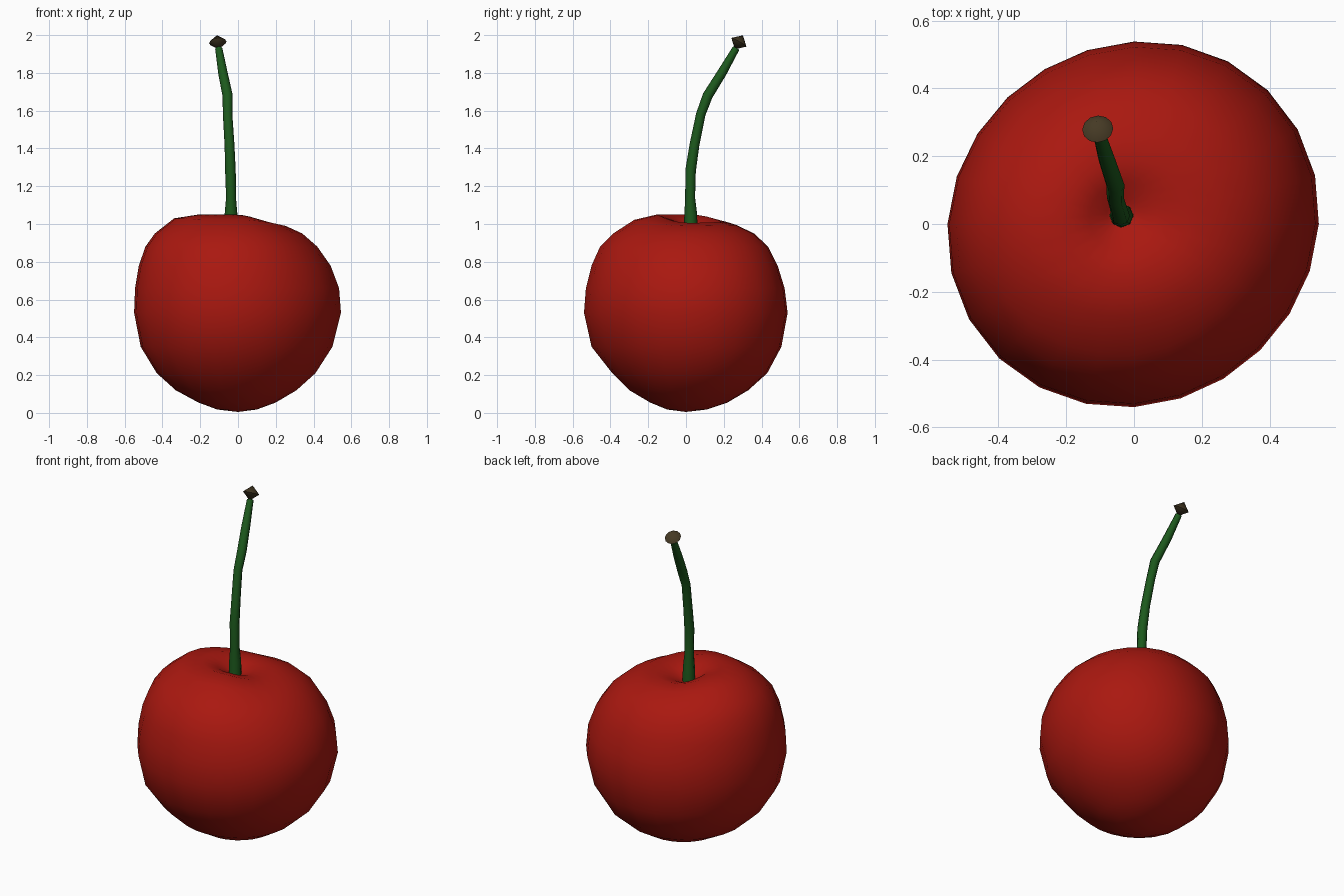
import bpy, bmesh
from math import sin, cos, tau, floor
from mathutils import Vector

if "Cube" in bpy.data.objects:
    bpy.data.objects.remove(bpy.data.objects["Cube"])


def material(name, rgb):
    m = bpy.data.materials.new(name)
    m.diffuse_color = (*rgb, 1)
    m.use_nodes = True
    m.node_tree.nodes["Principled BSDF"].inputs["Base Color"].default_value = m.diffuse_color
    return m


def loft(name, start, rings, end, mat, angle):
    """Skin a stack of vertex rings, closed by a point at each end."""
    bm = bmesh.new()
    a, b = bm.verts.new(start), bm.verts.new(end)
    loops = [[bm.verts.new(p) for p in ring] for ring in rings]
    n = len(loops[0])
    for i in range(n):
        j = (i + 1) % n
        bm.faces.new((a, loops[0][j], loops[0][i]))
        for lo, hi in zip(loops, loops[1:]):
            bm.faces.new((lo[i], lo[j], hi[j], hi[i]))
        bm.faces.new((loops[-1][i], loops[-1][j], b))
    bmesh.ops.recalc_face_normals(bm, faces=bm.faces)
    me = bpy.data.meshes.new(name)
    bm.to_mesh(me)
    bm.free()
    me.materials.append(mat)
    ob = bpy.data.objects.new(name, me)
    bpy.context.collection.objects.link(ob)
    bpy.ops.object.select_all(action='DESELECT')
    ob.select_set(True)
    bpy.context.view_layer.objects.active = ob
    bpy.ops.object.shade_smooth_by_angle(angle=angle)
    return ob


def blend(vals, t):
    """Ease between the east, north, west and south values."""
    q = t / tau * 4
    k = floor(q)
    w = sin((q - k) * tau / 4) ** 2
    return vals[k % 4] * (1 - w) + vals[(k + 1) % 4] * w


def body_ring(radii, heights, shift, n=24):
    ring = []
    for i in range(n):
        t = tau * i / n
        r = blend(radii, t) * (1 + 0.03 * sin(2 * t))
        ring.append((r * cos(t) - 0.04 * shift, r * sin(t) + 0.03 * shift, blend(heights, t)))
    return ring


def tube_ring(centre, axis, r, n=8):
    q = Vector((0, 0, 1)).rotation_difference(axis)
    return [Vector(centre) + q @ Vector((r * cos(tau * i / n), r * sin(tau * i / n), 0))
            for i in range(n)]


# Fruit: height, then radius to east, north, west, south
sides = [
    (.018, .10, .11, .11, .10), (.055, .20, .22, .21, .19), (.12, .31, .33, .33, .30),
    (.21, .41, .43, .43, .39), (.35, .50, .505, .515, .50), (.53, .545, .538, .55, .54),
    (.66, .535, .522, .545, .53), (.78, .49, .485, .525, .50), (.88, .42, .435, .49, .455),
    (.95, .34, .36, .44, .385)]
rings = [body_ring(s[1:], [s[0]] * 4, 0) for s in sides]
# Uneven shoulder and dimple
rings += [
    body_ring((.26, .26, .33, .28), (.99, .995, 1.03, 1.022), .2),
    body_ring((.18, .17, .19, .17), (1.006, 1.012, 1.05, 1.05), .5),
    body_ring((.10, .10, .10, .10), (.995, .997, 1.025, 1.022), .8),
    body_ring((.04, .04, .04, .04), (.97, .97, .98, .98), 1)]
loft("fruit", (0, 0, .005), rings, (-.04, .03, .955),
     material("red_skin", (.40, .009, .005)), 1.2)

# Stem: bent tapering tube (x, y, z, radius)
path = [(-.037, .025, .96, .036), (-.037, .025, 1.05, .034), (-.037, .022, 1.14, .026),
        (-.04, .024, 1.28, .028), (-.045, .045, 1.42, .026), (-.055, .078, 1.58, .025),
        (-.055, .115, 1.68, .027), (-.08, .19, 1.80, .025), (-.102, .265, 1.93, .019)]
pts = [Vector(p[:3]) for p in path]
rings = []
for i, p in enumerate(path):
    axis = pts[min(i + 1, len(pts) - 1)] - pts[max(i - 1, 0)]
    rings.append(tube_ring(pts[i], axis, p[3]))
loft("stem", pts[0], rings, pts[-1], material("green_stem", (.012, .10, .012)), 1.0)

# Stem tip: small double cone along the stem direction
c, axis = Vector((-.107, .28, 1.962)), Vector((-.1, .5, .86)).normalized()
loft("stem_tip", c - axis * .043, [tube_ring(c, axis, .046, 12)], c + axis * .043,
     material("brown_tip", (.06, .042, .018)), 0.8)
